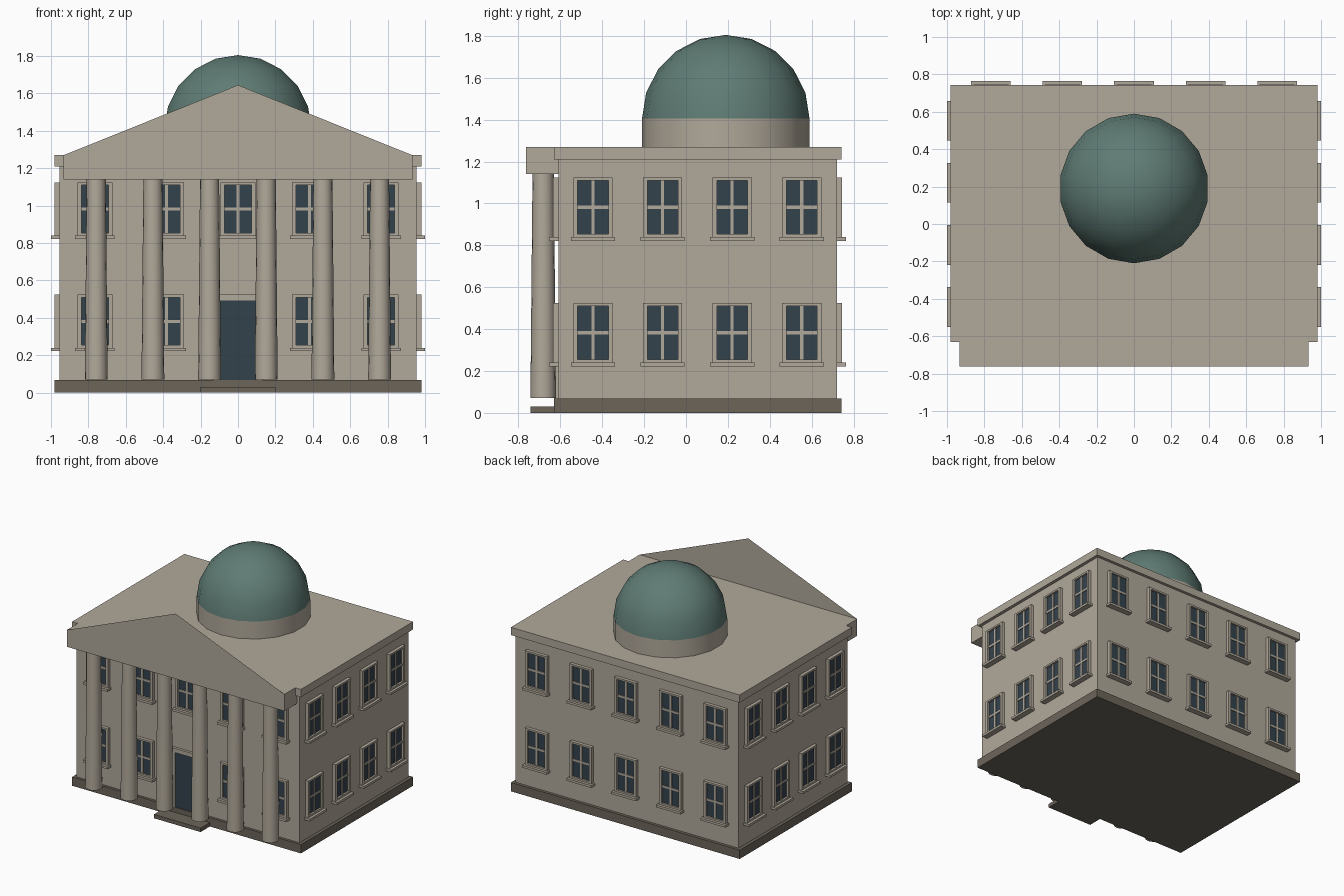
import bpy, bmesh, math
from mathutils import Matrix, Vector

cube = bpy.data.objects.get("Cube")
if cube:
    bpy.data.objects.remove(cube, do_unlink=True)


def material(name, rgb):
    m = bpy.data.materials.new(name)
    m.use_nodes = True
    m.diffuse_color = (*rgb, 1)
    m.node_tree.nodes["Principled BSDF"].inputs["Base Color"].default_value = (*rgb, 1)
    return m


STONE = material("stone", (0.44, 0.395, 0.325))
PLINTH = material("dark_stone", (0.15, 0.13, 0.102))
GLASS = material("dark_glass", (0.034, 0.054, 0.072))
COPPER = material("green_copper", (0.115, 0.2, 0.175))


def finish(name, bm, mats, smooth=False):
    bmesh.ops.recalc_face_normals(bm, faces=bm.faces)
    mesh = bpy.data.meshes.new(name)
    bm.to_mesh(mesh)
    bm.free()
    for m in mats:
        mesh.materials.append(m)
    ob = bpy.data.objects.new(name, mesh)
    bpy.context.collection.objects.link(ob)
    if smooth:
        bpy.ops.object.select_all(action="DESELECT")
        ob.select_set(True)
        bpy.context.view_layer.objects.active = ob
        bpy.ops.object.shade_smooth_by_angle(angle=math.radians(40))
    return ob


def add_box(bm, x, y, z, index=0):
    """Box from three (low, high) ranges."""
    ranges = (x, y, z)
    size = [b - a for a, b in ranges]
    mid = [(a + b) / 2 for a, b in ranges]
    made = bmesh.ops.create_cube(bm, size=1, matrix=Matrix.Translation(mid) @ Matrix.Diagonal((*size, 1)))
    for f in {f for v in made["verts"] for f in v.link_faces}:
        f.material_index = index


def box(name, x, y, z, mat):
    bm = bmesh.new()
    add_box(bm, x, y, z)
    return finish(name, bm, [mat])


def cylinder(name, r1, r2, z0, z1, sides, x, y, mat):
    bm = bmesh.new()
    bmesh.ops.create_cone(bm, cap_ends=True, segments=sides, radius1=r1, radius2=r2, depth=z1 - z0,
                          matrix=Matrix.Translation((x, y, (z0 + z1) / 2)))
    return finish(name, bm, [mat], smooth=True)


# Main masses
WX, WF, WB = 0.955, -0.61, 0.72
box("plinth", (-0.98, 0.98), (-0.63, 0.743), (0, 0.068), PLINTH)
box("walls", (-WX, WX), (WF, WB), (0.068, 1.21), STONE)
box("cornice", (-0.98, 0.98), (-0.63, 0.743), (1.21, 1.27), STONE)
box("entablature", (-0.932, 0.932), (-0.763, -0.6), (1.14, 1.27), STONE)
box("entrance_step", (-0.2, 0.2), (-0.743, -0.63), (0, 0.03), PLINTH)

# Thin gable standing on the front edge of the entablature
bm = bmesh.new()
bm.faces.new([bm.verts.new((x, -0.763, z)) for x, z in ((-0.932, 1.27), (0.932, 1.27), (0, 1.645))])
finish("pediment", bm, [STONE])

# Tapered portico columns
for i in range(6):
    cylinder("column_%d" % (i + 1), 0.061, 0.051, 0.07, 1.14, 16, -0.758 + 0.303 * i, -0.682, STONE)

# Drum and half-sphere dome
cylinder("dome_drum", 0.4, 0.4, 1.27, 1.405, 18, 0, 0.19, STONE)
bm = bmesh.new()
bmesh.ops.create_uvsphere(bm, u_segments=18, v_segments=10, radius=0.4)
bmesh.ops.delete(bm, geom=[v for v in bm.verts if v.co.z < -0.01], context="VERTS")
bmesh.ops.translate(bm, vec=(0, 0.19, 1.405), verts=bm.verts)
finish("dome", bm, [COPPER], smooth=True)


# Window: glass, surround, glazing bars and sill, facing -y from the wall plane
def window(name, place):
    bm = bmesh.new()
    w, h, g, gh = 0.094, 0.142, 0.073, 0.128
    add_box(bm, (-g, g), (-0.01, 0), (-gh, gh), 1)
    for s in (-1, 1):
        add_box(bm, sorted((s * g, s * w)), (-0.025, 0), (-h, h))
        add_box(bm, (-g, g), (-0.025, 0), sorted((s * gh, s * h)))
    add_box(bm, (-0.008, 0.008), (-0.016, 0), (-gh, gh))
    add_box(bm, (-g, g), (-0.016, 0), (-0.008, 0.008))
    add_box(bm, (-0.106, 0.106), (-0.045, 0), (-h - 0.018, -h))
    bmesh.ops.transform(bm, matrix=place, verts=bm.verts)
    finish(name, bm, [STONE, GLASS])


wide = [-0.765, -0.383, 0, 0.383, 0.765]
deep = [-0.444, -0.112, 0.22, 0.552]
sides = {
    "front": (0, [(x, WF) for x in wide]),
    "back": (math.pi, [(x, WB) for x in wide]),
    "left": (math.pi / 2, [(WX, y) for y in deep]),
    "right": (-math.pi / 2, [(-WX, y) for y in deep]),
}
for side, (turn, spots) in sides.items():
    for floor, z in (("lower", 0.382), ("upper", 0.982)):
        for i, (x, y) in enumerate(spots):
            if side == "front" and floor == "lower" and x == 0:
                continue  # the door stands here
            place = Matrix.Translation(Vector((x, y, z))) @ Matrix.Rotation(turn, 4, "Z")
            window("%s_%s_window_%d" % (side, floor, i + 1), place)

# Entrance door with its surround
box("door", (-0.1, 0.1), (WF - 0.012, WF), (0.068, 0.492), GLASS)
bm = bmesh.new()
for s in (-1, 1):
    add_box(bm, sorted((s * 0.1, s * 0.13)), (WF - 0.02, WF), (0.068, 0.525))
add_box(bm, (-0.1, 0.1), (WF - 0.02, WF), (0.492, 0.525))
finish("door_surround", bm, [STONE])
